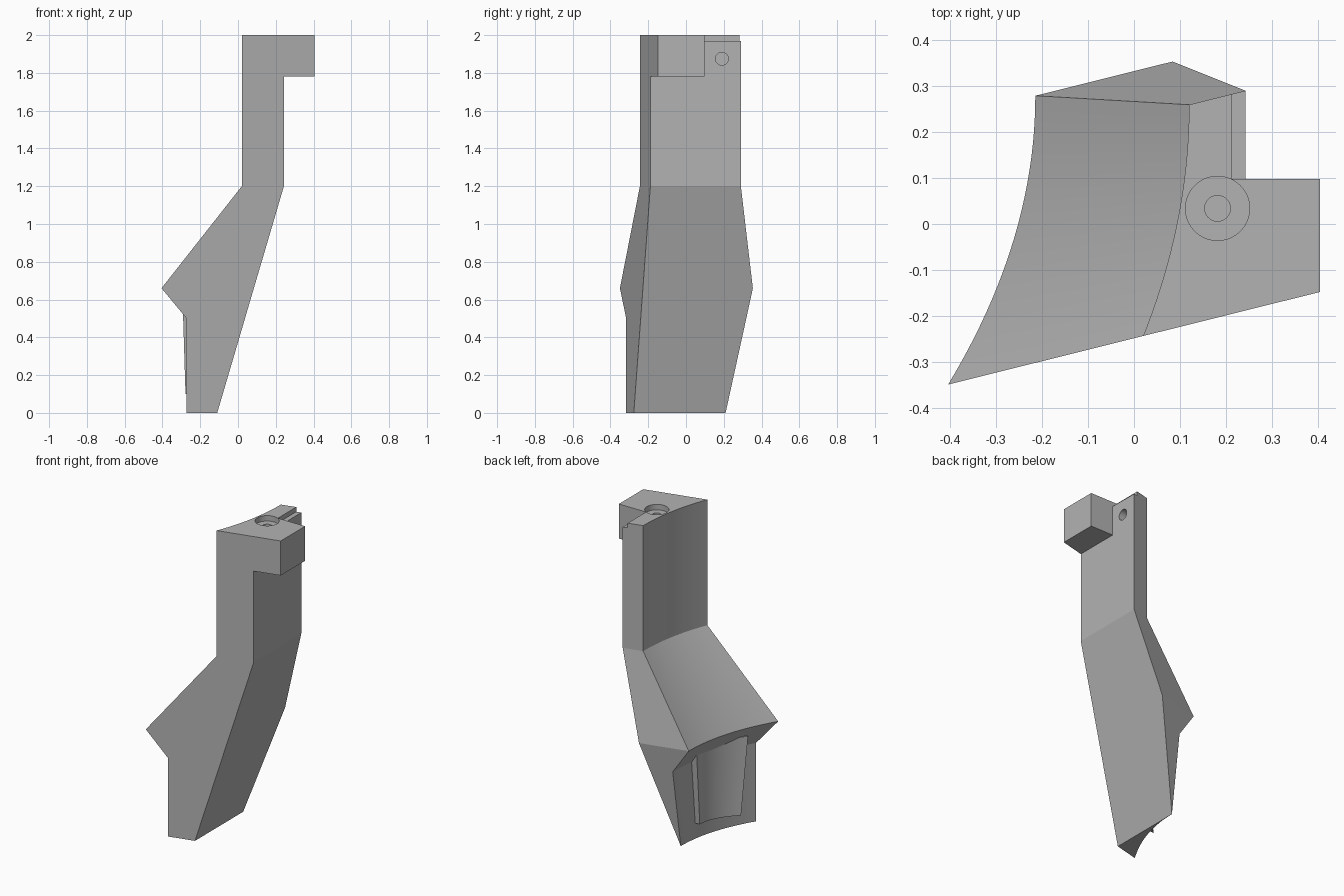
import bpy, bmesh, math
from mathutils import Vector

cube = bpy.data.objects.get("Cube")
if cube:
    bpy.data.objects.remove(cube, do_unlink=True)

ARC = 20      # segments of the hollow side
SLANT = 0.249  # shared slope of the front and back planes in plan

grey = bpy.data.materials.new("plain grey")
grey.use_nodes = True
COLOUR = (0.45, 0.45, 0.45, 1)
grey.diffuse_color = COLOUR
grey.node_tree.nodes["Principled BSDF"].inputs["Base Color"].default_value = COLOUR


def front_y(x):
    return -0.249 + SLANT * x


def make_object(name, bm):
    bmesh.ops.remove_doubles(bm, verts=bm.verts, dist=0.0005)
    bmesh.ops.recalc_face_normals(bm, faces=bm.faces)
    mesh = bpy.data.meshes.new(name)
    bm.to_mesh(mesh)
    bm.free()
    mesh.materials.append(grey)
    obj = bpy.data.objects.new(name, mesh)
    bpy.context.collection.objects.link(obj)
    return obj


def loft(name, sections):
    """Skin a stack of closed sections and cap both ends."""
    bm = bmesh.new()
    rings = [[bm.verts.new(p) for p in s] for s in sections]
    for low, high in zip(rings, rings[1:]):
        for i in range(len(low)):
            j = (i + 1) % len(low)
            bm.faces.new((low[i], low[j], high[j], high[i]))
    bm.faces.new(rings[0])
    bm.faces.new(rings[-1])
    return make_object(name, bm)


def prism(name, outline, z0, z1):
    return loft(name, [[(x, y, z) for x, y in outline] for z in (z0, z1)])


def cylinder(name, radius, start, end):
    start, end = Vector(start), Vector(end)
    axis = end - start
    bm = bmesh.new()
    bmesh.ops.create_cone(bm, cap_ends=True, segments=40, radius1=radius,
                          radius2=radius, depth=axis.length)
    bm.transform(axis.to_track_quat('Z', 'Y').to_matrix().to_4x4())
    bmesh.ops.translate(bm, verts=bm.verts, vec=(start + end) / 2)
    return make_object(name, bm)


def combine(target, other, operation):
    other.hide_render = True
    mod = target.modifiers.new(operation.lower(), 'BOOLEAN')
    mod.operation, mod.solver, mod.object = operation, 'EXACT', other
    bpy.context.view_layer.objects.active = target
    bpy.ops.object.modifier_apply(modifier=mod.name)
    bpy.data.objects.remove(other, do_unlink=True)


def hollow(front, back):
    """Points on the concave side, flattening towards the back."""
    for i in range(ARC + 1):
        t = i / ARC
        yield (back[0] - (back[0] - front[0]) * (1 - t) ** 2,
               front[1] + (back[1] - front[1]) * t)


def body_section(z, x_front, x_back, x_right, offset):
    pts = list(hollow((x_front, front_y(x_front)),
                      (x_back, offset + SLANT * x_back)))
    pts += [(x_right, offset + SLANT * x_right), (x_right, front_y(x_right))]
    return [(x, y, z) for x, y in pts]


# Main arm: foot, overhanging lip, sloped shoulder, upright
body = loft("arm_body", [
    body_section(0.0, -0.272, -0.11, -0.11, 0.237),
    body_section(0.5, -0.272, -0.105, 0.037, 0.31),
    body_section(0.66, -0.405, -0.215, 0.084, 0.333),
    body_section(1.2, 0.02, 0.12, 0.243, 0.23),
    body_section(2.0, 0.02, 0.12, 0.243, 0.23)])

# Side block at the top
block = prism("top_block", [(0.2, front_y(0.2)), (0.405, front_y(0.405)),
                            (0.405, 0.098), (0.2, 0.098)], 1.78, 2.0)
combine(body, block, 'UNION')

# Small step along the upper edge
step = prism("step_cutter", [(0.213, 0.098), (0.3, 0.098),
                             (0.3, 0.4), (0.213, 0.4)], 1.97, 2.1)
combine(body, step, 'DIFFERENCE')

# Counterbored screw hole and blind cross hole
cx, cy = 0.182, 0.034
for name, r, a, b in [
        ("counterbore", 0.07, (cx, cy, 1.965), (cx, cy, 2.1)),
        ("screw_hole", 0.028, (cx, cy, 1.78), (cx, cy, 2.05)),
        ("cross_hole", 0.034, (0.17, 0.19, 1.875), (0.3, 0.19, 1.875))]:
    combine(body, cylinder(name, r, a, b), 'DIFFERENCE')


# Raised pad beneath the lip
def pad_section(z, front, back, depth):
    outer = list(hollow(front, back))
    inner = [(back[0] + depth * 0.5, back[1]), (front[0] + depth, front[1])]
    return [(x, y, z) for x, y in outer + inner]


pad = loft("raised_pad", [
    pad_section(0.1, (-0.278, -0.157), (-0.153, 0.08), 0.11),
    pad_section(0.59, (-0.293, -0.206), (-0.158, 0.12), 0.11)])

# Smooth the hollow, keep the creases
for obj in (body, pad):
    bpy.ops.object.select_all(action='DESELECT')
    obj.select_set(True)
    bpy.context.view_layer.objects.active = obj
    bpy.ops.object.shade_smooth_by_angle(angle=math.radians(8))
